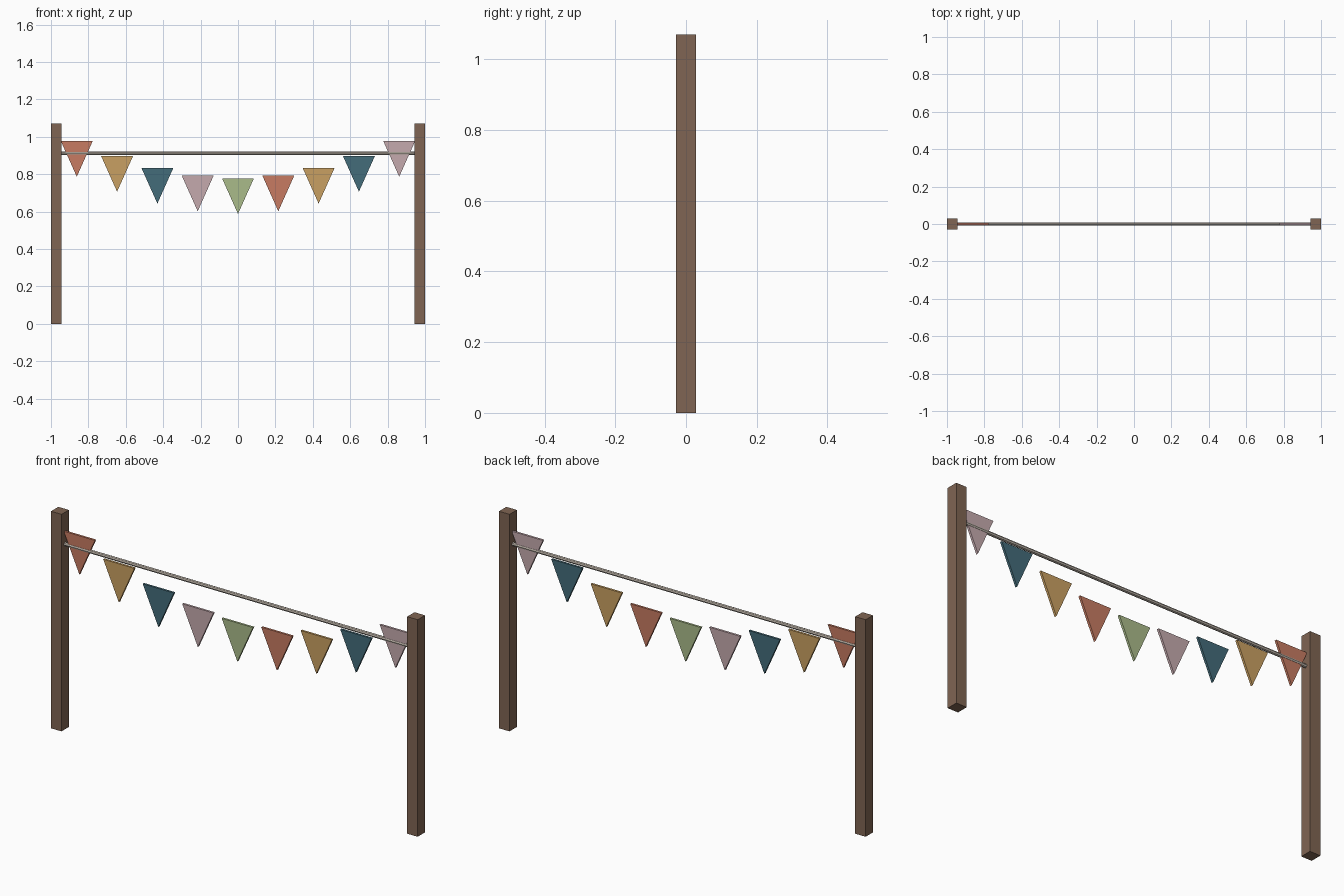
import bpy, bmesh, math

if "Cube" in bpy.data.objects:
    bpy.data.objects.remove(bpy.data.objects["Cube"], do_unlink=True)


def material(name, rgb):
    # sRGB 0-255 to linear
    lin = [((c / 255 + 0.055) / 1.055) ** 2.4 for c in rgb] + [1.0]
    m = bpy.data.materials.new(name)
    m.use_nodes = True
    m.diffuse_color = lin
    m.node_tree.nodes["Principled BSDF"].inputs["Base Color"].default_value = lin
    return m


wood = material("brown wood", (128, 101, 83))
cord = material("pale cord", (200, 190, 178))
flag_mats = [
    material("coral cloth", (199, 123, 98)),
    material("gold cloth", (201, 160, 98)),
    material("teal cloth", (68, 108, 122)),
    material("pink cloth", (197, 170, 174)),
    material("green cloth", (170, 187, 138)),
]

POST_W, POST_H = 0.057, 1.07
ROPE_Z, ROPE_R = 0.913, 0.009
FLAG_W, FLAG_H, FLAG_T = 0.17, 0.19, 0.011
FLAG_GAP, FLAG_COUNT = 0.2155, 9
LOW_Z, SAG = 0.778, 0.288

# Posts
for side, name in ((-1, "right_post"), (1, "left_post")):
    bpy.ops.mesh.primitive_cube_add(size=1, location=(side * (1 - POST_W / 2), 0, POST_H / 2))
    post = bpy.context.object
    post.name = name
    post.scale = (POST_W, POST_W, POST_H)
    post.data.materials.append(wood)

# Straight cord between the posts
bpy.ops.mesh.primitive_cylinder_add(vertices=8, radius=ROPE_R, depth=2 - 2 * POST_W,
                                    location=(0, 0, ROPE_Z), rotation=(0, math.pi / 2, 0))
rope = bpy.context.object
rope.name = "cord"
rope.data.materials.append(cord)


def pennant(name, x, top, mat):
    """Thin downward triangle, extruded through its thickness."""
    bm = bmesh.new()
    outline = ((-FLAG_W / 2, 0), (0, -FLAG_H), (FLAG_W / 2, 0))
    face = bm.faces.new([bm.verts.new((px, -FLAG_T / 2, pz)) for px, pz in outline])
    ext = bmesh.ops.extrude_face_region(bm, geom=[face])
    moved = [g for g in ext["geom"] if isinstance(g, bmesh.types.BMVert)]
    bmesh.ops.translate(bm, verts=moved, vec=(0, FLAG_T, 0))
    bmesh.ops.recalc_face_normals(bm, faces=bm.faces)
    mesh = bpy.data.meshes.new(name)
    bm.to_mesh(mesh)
    bm.free()
    mesh.materials.append(mat)
    obj = bpy.data.objects.new(name, mesh)
    obj.location = (x, 0, top)
    bpy.context.collection.objects.link(obj)


# Row of pennants following a sagging curve
for i in range(FLAG_COUNT):
    t = (i + 1) / (FLAG_COUNT + 1)
    x = (i - (FLAG_COUNT - 1) / 2) * FLAG_GAP
    top = LOW_Z + SAG * (1 - math.sin(math.pi * t))
    pennant(f"pennant_{i + 1}", x, top, flag_mats[i % len(flag_mats)])
